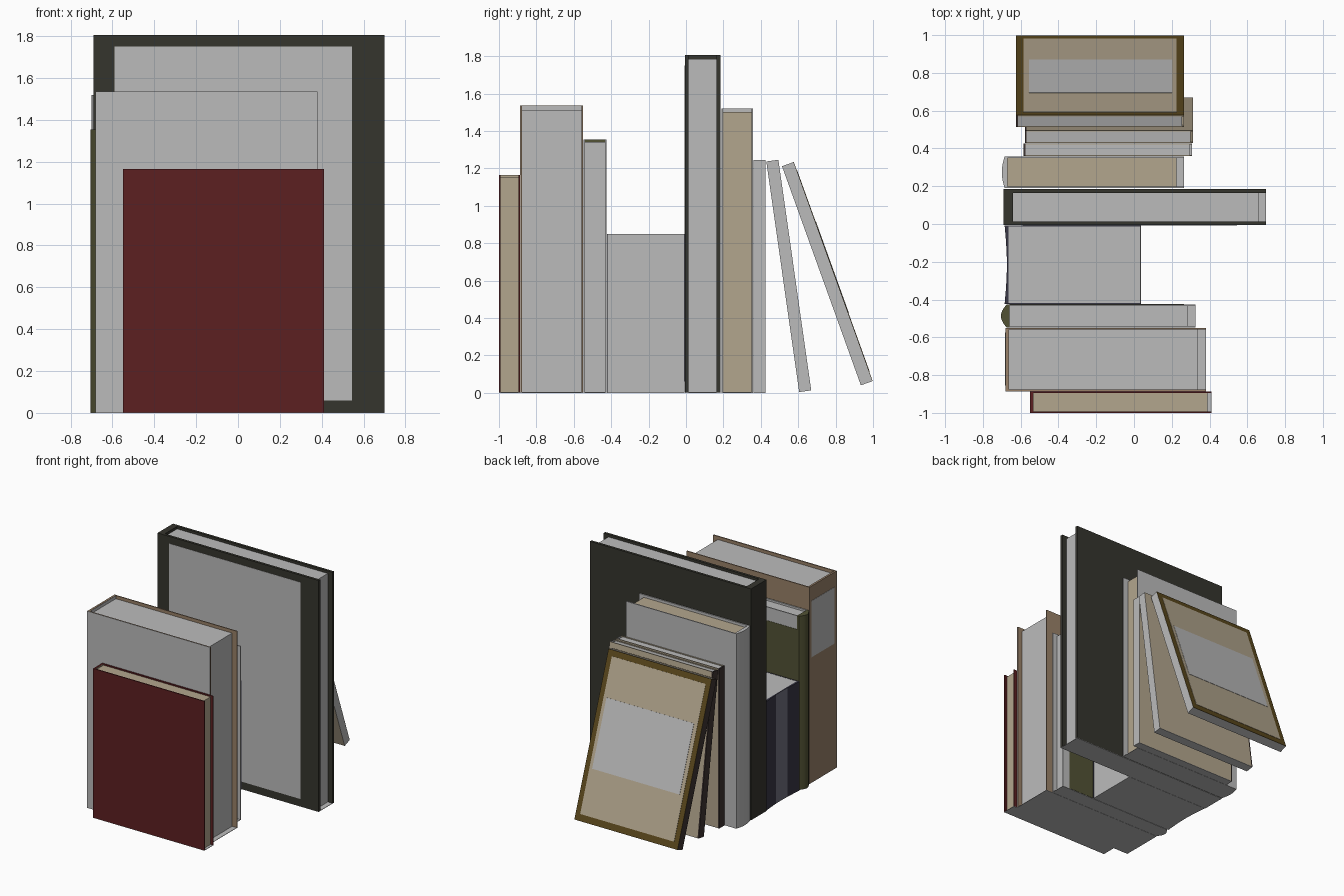
import bpy, bmesh, math
from mathutils import Matrix

old = bpy.data.objects.get("Cube")
if old:
    bpy.data.objects.remove(old, do_unlink=True)


def material(name, r, g, b):
    m = bpy.data.materials.new(name)
    m.diffuse_color = (r, g, b, 1)
    m.use_nodes = True
    m.node_tree.nodes["Principled BSDF"].inputs["Base Color"].default_value = (r, g, b, 1)
    return m


WHITE = material("paper white", .50, .50, .50)
TAN = material("aged paper", .45, .38, .27)
DARK = material("charcoal cloth", .036, .035, .027)
RED = material("dark red cloth", .108, .014, .015)
OLIVE = material("olive cloth", .085, .085, .035)
NAVY = material("navy cloth", .04, .038, .06)
SLATE = material("slate stripe", .16, .16, .21)
BROWN = material("light brown board", .32, .22, .14)
GOLD = material("golden brown board", .105, .065, .012)
UMBER = material("dark umber cloth", .05, .035, .032)


def prism(name, outline, z0, z1, mat, place):
    """Extrude an xy outline from z0 to z1."""
    bm = bmesh.new()
    face = bm.faces.new([bm.verts.new((x, y, z0)) for x, y in outline])
    up = bmesh.ops.extrude_face_region(bm, geom=[face])
    verts = [v for v in up["geom"] if isinstance(v, bmesh.types.BMVert)]
    bmesh.ops.translate(bm, verts=verts, vec=(0, 0, z1 - z0))
    bmesh.ops.recalc_face_normals(bm, faces=bm.faces)
    mesh = bpy.data.meshes.new(name)
    bm.to_mesh(mesh)
    bm.free()
    mesh.materials.append(mat)
    ob = bpy.data.objects.new(name, mesh)
    ob.matrix_world = place
    bpy.context.collection.objects.link(ob)
    return ob


def box(name, x0, x1, y0, y1, z0, z1, mat, place):
    return prism(name, [(x0, y0), (x1, y0), (x1, y1), (x0, y1)], z0, z1, mat, place)


def book(name, x0, x1, y, thick, height, cover, spine, pages, board=.008, back=.015,
         recess=.04, drop=.02, bulge=0, inner=None, lean=0, lift=0):
    """Covers, spine, page block and underside of one book; returns placement and spine."""
    place = Matrix.Translation((0, y, lift)) @ Matrix.Rotation(math.radians(lean), 4, "X")
    n = 12 if bulge else 1
    arc = [(x0 - bulge * math.sin(math.pi * i / n), thick * (1 - i / n)) for i in range(n + 1)]
    foot = .003
    prism(name + "_underside", arc + [(x1, 0), (x1, thick)], 0, foot, WHITE, place)
    sp = prism(name + "_spine", arc + [(x0 + back, 0), (x0 + back, thick)],
               foot, height, spine, place)
    box(name + "_front_cover", x0 + back, x1, 0, board, foot, height, cover, place)
    box(name + "_back_cover", x0 + back, x1, thick - board, thick, foot, height, cover, place)
    box(name + "_pages", x0 + back, x1 - recess, board, thick - board,
        foot, height - drop, pages, place)
    if inner:
        box(name + "_spine_lining", x0 + back, x0 + back + .002, board, thick - board,
            height - drop, height - .001, inner, place)
    if bulge:
        bpy.ops.object.select_all(action="DESELECT")
        sp.select_set(True)
        bpy.context.view_layer.objects.active = sp
        bpy.ops.object.shade_smooth_by_angle(angle=math.radians(40))
    return place, sp


# Small red book
book("red_book", -.55, .41, -1, .113, 1.165, RED, RED, TAN, recess=.02, drop=.01, inner=TAN)

# Thick book with white front and spine label
p, _ = book("thick_book", -.68, .38, -.885, .335, 1.535, BROWN, BROWN, WHITE,
            drop=.025, inner=WHITE)
box("thick_book_front_sheet", -.68, .38, -.002, 0, 0, 1.535, WHITE, p)
box("thick_book_spine_label", -.682, -.68, .03, .31, .98, 1.42, WHITE, p)

# Olive book with rounded spine
p, _ = book("olive_book", -.675, .325, -.548, .122, 1.355, WHITE, OLIVE, WHITE,
            bulge=.03, drop=.015)
box("olive_book_back_panel", -.66, .265, .122, .124, .003, 1.25, OLIVE, p)
box("olive_book_front_panel", -.66, .325, -.001, 0, .003, 1.355, OLIVE, p)

# Short paperback with a hollow striped spine
p, spine = book("paperback", -.685, .037, -.423, .415, .85, NAVY, NAVY, WHITE,
                board=.004, back=.02, recess=.002, drop=.002, bulge=-.012)
spine.data.materials.append(SLATE)
for f in spine.data.polygons:
    if f.normal.x < -.5 and .14 < f.center.y < .28:
        f.material_index = 1

# Tall charcoal book with a pale front panel
p, _ = book("tall_book", -.69, .70, -.006, .19, 1.805, DARK, DARK, WHITE,
            board=.02, back=.05)
box("tall_book_front_panel", -.59, .545, -.002, 0, .06, 1.75, WHITE, p)

# Grey book with aged pages
book("grey_book", -.685, .265, .19, .168, 1.52, WHITE, WHITE, TAN, bulge=.015)

# Three slim books, the last two leaning
slim = dict(board=.005, recess=.012, drop=.006, back=.01)
series = [("slim_upright", -.585, .305, .36, 0, 0),
          ("slim_leaning", -.578, .312, .605, 8.1, .004),
          ("slim_outer", -.625, .265, .935, 19.8, .04)]
for name, x0, x1, y, lean, lift in series:
    p, _ = book(name, x0, x1, y, .065, 1.245, TAN, UMBER, WHITE, lean=lean, lift=lift, **slim)
    box(name + "_fore_edge", x1, x1 + .001, 0, .065, 0, 1.245, WHITE, p)

# Framed picture on the outer slim book
box("outer_frame", -.625, .265, .065, .067, 0, 1.245, GOLD, p)
box("outer_panel", -.585, .225, .067, .069, .05, 1.2, TAN, p)
box("outer_patch", -.555, .2, .069, .071, .386, .905, WHITE, p)
